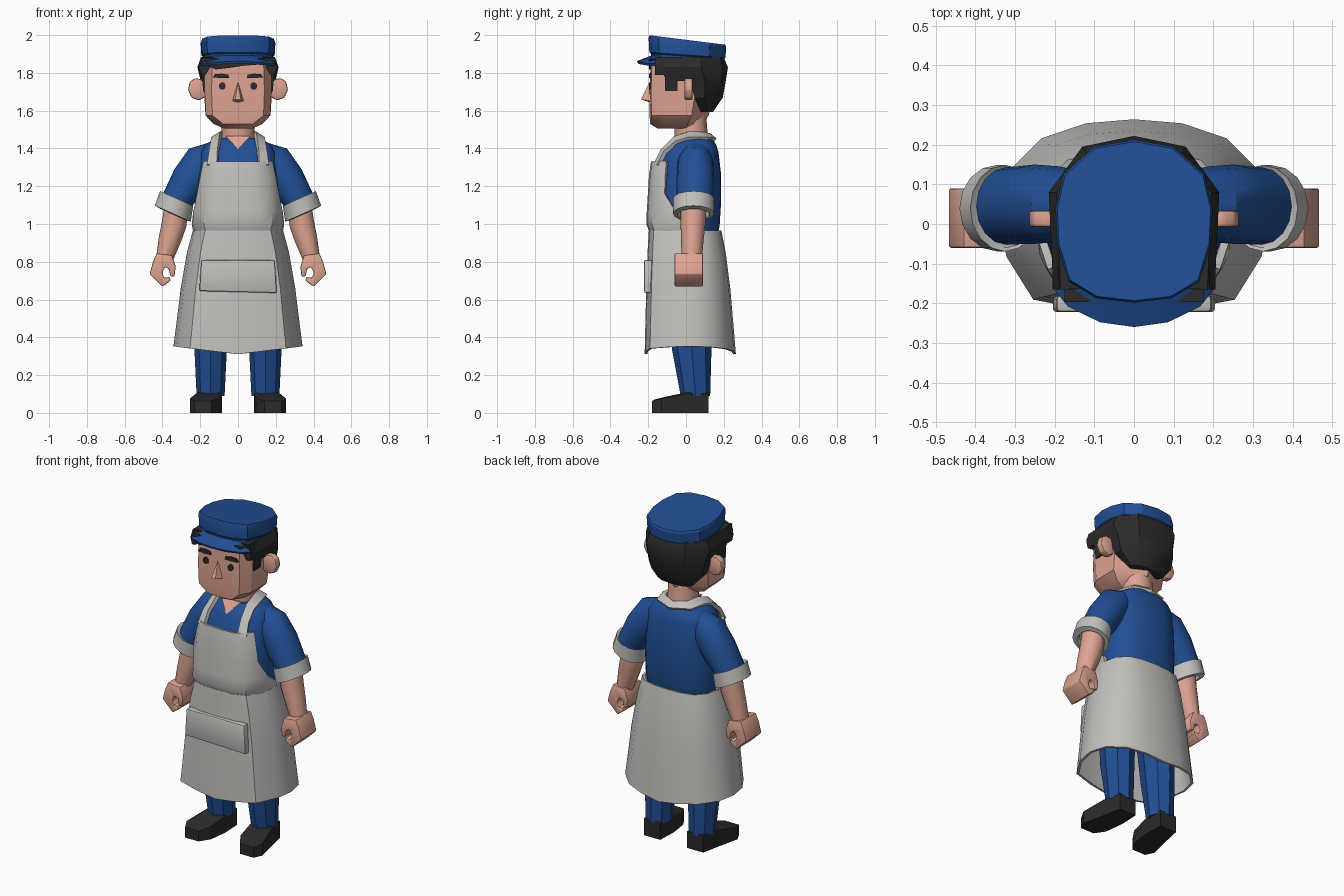
import bpy, bmesh, math
from mathutils import Vector


def material(name, r, g, b):
    m = bpy.data.materials.new(name)
    m.diffuse_color = (r, g, b, 1)
    return m


BLUE = material("blue cloth", 0.015, 0.078, 0.30)
APRON = material("light grey cloth", 0.54, 0.53, 0.51)
SKIN = material("skin", 0.73, 0.37, 0.29)
DARK = material("black", 0.024, 0.024, 0.024)


def make(name, verts, faces, mat, mirror=False, solid=0, bevel=0, angle=32):
    bm = bmesh.new()
    vs = [bm.verts.new(v) for v in verts]
    for f in faces:
        bm.faces.new([vs[i] for i in f])
    bmesh.ops.remove_doubles(bm, verts=bm.verts, dist=1e-5)
    bmesh.ops.recalc_face_normals(bm, faces=bm.faces)
    me = bpy.data.meshes.new(name)
    bm.to_mesh(me)
    bm.free()
    me.materials.append(mat)
    ob = bpy.data.objects.new(name, me)
    bpy.context.collection.objects.link(ob)
    if mirror:
        mod = ob.modifiers.new("mirror", 'MIRROR')
        mod.use_clip = True
    if solid:
        mod = ob.modifiers.new("thickness", 'SOLIDIFY')
        mod.thickness, mod.offset = solid, 0
    if bevel:
        mod = ob.modifiers.new("bevel", 'BEVEL')
        mod.width, mod.segments = bevel, 2
    bpy.ops.object.select_all(action='DESELECT')
    ob.select_set(True)
    bpy.context.view_layer.objects.active = ob
    bpy.ops.object.convert(target='MESH')
    bpy.ops.object.shade_smooth_by_angle(angle=math.radians(angle))
    return ob


def loft(name, rings, mat, caps=True, closed=True, **kw):
    """Skin a list of equal-length point rings."""
    n = len(rings[0])
    verts = [p for r in rings for p in r]
    faces = [(i * n + j, i * n + (j + 1) % n, (i + 1) * n + (j + 1) % n, (i + 1) * n + j)
             for i in range(len(rings) - 1) for j in range(n if closed else n - 1)]
    if caps:
        faces += [tuple(range(n)), tuple(range(len(verts) - n, len(verts)))]
    return make(name, verts, faces, mat, **kw)


def full(half, z, slope=0, s=1):
    """Closed ring from a right-hand half outline that starts and ends at x = 0."""
    pts = half + [(-x, y) for x, y in half[-2:0:-1]]
    return [(x * s, y * s, z + slope * y) for x, y in pts]


def oval(z, rx, y0, y1, n=24, p=2.5):
    cy, ry, out = (y0 + y1) / 2, (y1 - y0) / 2, []
    for i in range(n):
        c, s = math.cos(math.tau * i / n), math.sin(math.tau * i / n)
        out.append((rx * math.copysign(abs(c) ** (2 / p), c),
                    cy + ry * math.copysign(abs(s) ** (2 / p), s), z))
    return out


def limb(name, stations, mat, n=12, **kw):
    """Tube in the xz plane; station = x, y, z, tilt in degrees, radius across, radius in y."""
    rings = []
    for x, y, z, tilt, ru, rv in stations:
        u = Vector((math.cos(math.radians(tilt)), 0, math.sin(math.radians(tilt))))
        rings.append([Vector((x, y, z)) + u * ru * math.cos(math.tau * i / n)
                      + Vector((0, rv * math.sin(math.tau * i / n), 0)) for i in range(n)])
    return loft(name, rings, mat, mirror=True, **kw)


def prism(name, pts, y0, y1, mat, **kw):
    return loft(name, [[(x, y, z) for x, z in pts] for y in (y0, y1)], mat, **kw)


# Shoes, toes turned outwards
sole = [(.09, .12), (.20, .12), (.225, 0), (.255, -.13), (.23, -.18), (.14, -.18), (.10, -.12), (.085, 0)]
loft("shoe", [[(x, y, 0) for x, y in sole],
              [(x, y, min(.10, .10 + .23 * (y + .02))) for x, y in sole],
              [(.155 + (x - .155) * .85, y * .92, min(.108, .108 + .23 * (y + .02))) for x, y in sole]],
     DARK, mirror=True, angle=25)

# Trouser legs
limb("trouser_leg", [(.145, .05, .09, 0, .074, .078), (.145, .03, .34, 0, .086, .105),
                     (.13, .01, .75, 0, .10, .12)], BLUE, n=8, angle=25)

# Flared apron skirt, open below
hem = [(0, -.212), (.13, -.207), (.25, -.185), (.315, -.08), (.335, .03), (.31, .13), (.23, .21), (.12, .247), (0, .257)]
waist = [(0, -.19), (.10, -.186), (.17, -.165), (.222, -.07), (.232, .01), (.215, .10), (.165, .155), (.09, .175), (0, .18)]
rings = []
for z, f in ((.965, 0), (.85, .30), (.66, .62), (.48, .83), (.335, 1)):
    half = [(a + (c - a) * f, b + (d - b) * f) for (a, b), (c, d) in zip(waist, hem)]
    rings.append([(x, y, z + (f ** 4) * .15 * (abs(x) - .2) * .8) for x, y, _ in full(half, z)])
loft("apron_skirt", rings, APRON, caps=False, solid=.014)

# Apron pocket
prism("apron_pocket", [(-.205, .645), (.205, .635), (.195, .81), (-.195, .81)], -.222, -.18, APRON, bevel=.009)

# Shirt body
loft("shirt", [oval(.93, .215, -.165, .165), oval(.99, .222, -.17, .178), oval(1.12, .222, -.165, .186),
               oval(1.26, .212, -.15, .186), oval(1.38, .20, -.12, .172), oval(1.42, .175, -.09, .16),
               oval(1.455, .115, -.06, .135)], BLUE)

# Apron bib wrapping round the front
bib = [(.965, [(0, -.185), (.1, -.18), (.165, -.16), (.218, -.08), (.228, .03)]),
       (1.0, [(0, -.2), (.11, -.195), (.175, -.172), (.23, -.07), (.235, .03)]),
       (1.06, [(0, -.198), (.11, -.193), (.172, -.168), (.217, -.1), (.228, -.05)]),
       (1.16, [(0, -.192), (.1, -.187), (.162, -.163), (.197, -.13), (.208, -.11)]),
       (1.26, [(0, -.186), (.1, -.18), (.152, -.158), (.18, -.125), (.19, -.105)]),
       (1.33, [(0, -.175), (.09, -.17), (.137, -.15), (.162, -.12), (.175, -.1)])]
loft("apron_bib", [[(x, y, z) for x, y in row] for z, row in bib], APRON,
     caps=False, closed=False, mirror=True, solid=.02)

# Neck strap
strap = [((.11, -.165, 1.31), (.16, -.145, 1.31)), ((.105, -.125, 1.39), (.15, -.11, 1.38)),
         ((.095, -.06, 1.455), (.14, -.05, 1.432)), ((.088, .02, 1.482), (.135, .02, 1.452)),
         ((.07, .09, 1.478), (.11, .115, 1.45)), ((0, .12, 1.472), (0, .155, 1.445))]
loft("neck_strap", strap, APRON, caps=False, closed=False, mirror=True, solid=.022)

# Sleeves, rolled cuffs, forearms and curled hands
limb("sleeve", [(.12, .05, 1.38, 60, .06, .07), (.185, .05, 1.325, 45, .105, .095),
                (.25, .05, 1.24, 30, .10, .10), (.325, .045, 1.12, 24, .082, .097)], BLUE, n=16)
limb("cuff", [(.322, .04, 1.125, 24, .085, .10), (.325, .04, 1.135, 24, .096, .109),
              (.345, .04, 1.055, 24, .104, .109), (.343, .04, 1.05, 24, .075, .085),
              (.335, .04, 1.08, 24, .07, .08)], APRON, n=16)
limb("forearm", [(.325, .04, 1.10, 20, .066, .068), (.338, .037, 1.0, 16, .066, .066),
                 (.36, .034, .92, 14, .06, .06), (.388, .03, .82, 12, .046, .054)], SKIN)
prism("hand", [(.35, .835), (.43, .845), (.45, .80), (.468, .735), (.40, .668), (.357, .70), (.362, .72),
               (.39, .715), (.402, .742), (.386, .772), (.366, .762), (.357, .722), (.336, .722), (.33, .775)],
      -.06, .09, SKIN, mirror=True, bevel=.006)

# Neck and open collar
loft("neck", [oval(1.42, .09, -.055, .12, 16, 2), oval(1.47, .088, -.06, .115, 16, 2),
              oval(1.60, .085, -.06, .105, 16, 2)], SKIN)
make("collar_opening", [(-.065, -.065, 1.465), (.065, -.065, 1.465), (0, -.116, 1.395), (0, .02, 1.45)],
     [(0, 1, 2), (0, 1, 3), (1, 2, 3), (0, 2, 3)], SKIN)

# Head
loft("head", [full(h, z) for z, h in (
    (1.505, [(0, -.15), (.05, -.14), (.075, -.08), (.07, 0), (0, .04)]),
    (1.53, [(0, -.19), (.08, -.18), (.125, -.12), (.13, .01), (0, .09)]),
    (1.575, [(0, -.193), (.135, -.183), (.17, -.12), (.172, .03), (0, .12)]),
    (1.70, [(0, -.193), (.14, -.185), (.177, -.12), (.18, .05), (0, .15)]),
    (1.87, [(0, -.187), (.135, -.18), (.175, -.12), (.18, .05), (0, .15)]))], SKIN, angle=25)
prism("ear", [(.16, 1.68), (.205, 1.655), (.245, 1.668), (.265, 1.71), (.255, 1.755), (.225, 1.772), (.16, 1.76)],
      -.008, .034, SKIN, mirror=True, bevel=.008)
make("nose", [(0, -.195, 1.75), (-.032, -.185, 1.65), (.032, -.185, 1.65), (-.014, -.238, 1.66),
              (.014, -.238, 1.66), (0, -.18, 1.64)],
     [(0, 3, 4), (0, 1, 3), (0, 4, 2), (1, 5, 3), (3, 5, 4), (4, 5, 2), (0, 2, 5, 1)], SKIN)
prism("eye", [(.083 + .018 * math.cos(math.tau * i / 10), 1.73 + .02 * math.sin(math.tau * i / 10))
              for i in range(10)], -.195, -.186, DARK, mirror=True)
prism("eyebrow", [(.048, 1.774), (.09, 1.773), (.134, 1.776), (.122, 1.793), (.085, 1.796), (.05, 1.79)],
      -.197, -.182, DARK, mirror=True)

# Hair: back and sides, sideburns, fringe
loft("hair", [full(h, z) for z, h in (
    (1.592, [(0, .07), (.10, .08), (.115, .11), (.07, .135), (0, .142)]),
    (1.67, [(0, .04), (.178, .045), (.18, .10), (.11, .175), (0, .195)]),
    (1.755, [(0, .0), (.19, .02), (.198, .10), (.12, .188), (0, .21)]),
    (1.76, [(0, -.10), (.187, -.105), (.198, .10), (.12, .189), (0, .211)]),
    (1.83, [(0, -.12), (.205, -.135), (.215, .08), (.13, .195), (0, .222)]),
    (1.885, [(0, -.16), (.185, -.165), (.195, .08), (.12, .18), (0, .198)]))], DARK, angle=30)
prism("sideburn", [(.165, 1.70), (.184, 1.705), (.192, 1.78), (.165, 1.78)], -.11, -.045, DARK, mirror=True)
prism("fringe", [(-.175, 1.875), (-.165, 1.84), (-.12, 1.818), (-.05, 1.826), (.03, 1.838), (.12, 1.845), (.175, 1.875)],
      -.197, -.11, DARK)
prism("temple_hair", [(.145, 1.88), (.148, 1.83), (.172, 1.79), (.195, 1.79), (.205, 1.83), (.19, 1.88)],
      -.165, -.09, DARK, mirror=True)

# Cap crown with sloping top, and visor
crown = [(0, -.198), (.095, -.187), (.165, -.145), (.194, -.05), (.198, .04), (.178, .125), (.10, .195), (0, .213)]
loft("cap_crown", [full(crown, 1.868, -.05, .92), full(crown, 1.888, -.07, .94), full(crown, 1.895, -.07, .98),
                   full(crown, 1.962, -.115, 1.0), full(crown, 1.975, -.122, .975)], BLUE, angle=25)
loft("cap_visor", [[(0, -.17, 1.89), (.08, -.165, 1.888), (.14, -.14, 1.882), (.18, -.10, 1.872)],
                   [(0, -.257, 1.856), (.085, -.245, 1.852), (.165, -.205, 1.845), (.197, -.165, 1.843)]],
     BLUE, caps=False, closed=False, mirror=True, solid=.014)
